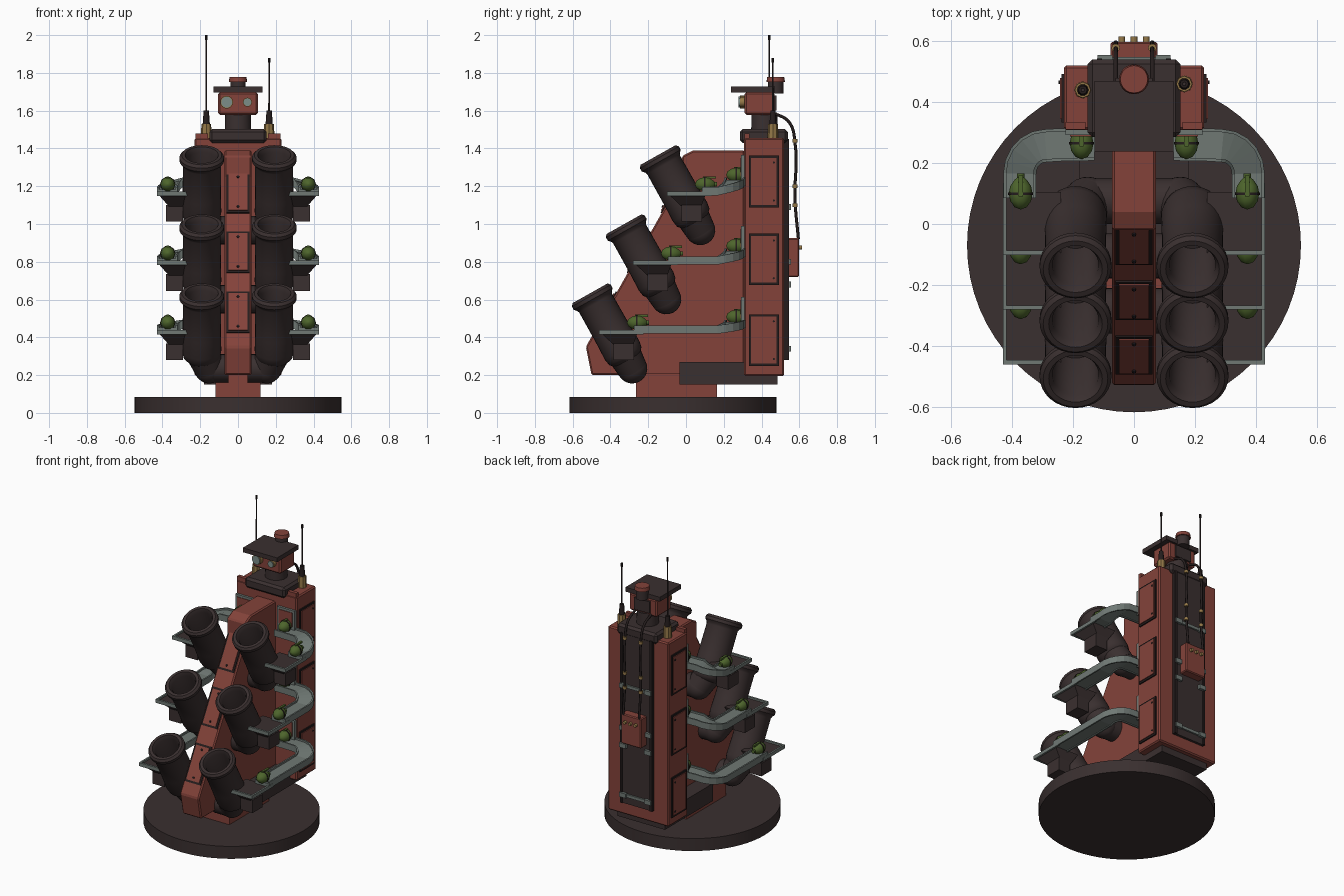
import bpy, bmesh, math
from mathutils import Vector

if "Cube" in bpy.data.objects:
    bpy.data.objects.remove(bpy.data.objects["Cube"], do_unlink=True)


def material(name, *rgb):
    m = bpy.data.materials.new(name)
    m.use_nodes = True
    m.diffuse_color = (*rgb, 1)
    m.node_tree.nodes["Principled BSDF"].inputs["Base Color"].default_value = (*rgb, 1)
    return m


RED = material("rust red", 0.23, 0.055, 0.042)
DARK = material("gunmetal brown", 0.042, 0.029, 0.029)
TRIM = material("black trim", 0.018, 0.012, 0.012)
GREY = material("steel grey", 0.16, 0.19, 0.175)
GREEN = material("grenade green", 0.075, 0.13, 0.025)
BRASS = material("brass", 0.3, 0.19, 0.065)
LENS = material("pale lens", 0.2, 0.27, 0.25)


def finish(name, bm, mat, smooth=False, bevel=0):
    bmesh.ops.recalc_face_normals(bm, faces=bm.faces)
    mesh = bpy.data.meshes.new(name)
    bm.to_mesh(mesh)
    bm.free()
    mesh.materials.append(mat)
    ob = bpy.data.objects.new(name, mesh)
    bpy.context.collection.objects.link(ob)
    if bevel:
        mod = ob.modifiers.new("soft edges", "BEVEL")
        mod.width, mod.segments = bevel, 1
    if smooth:
        bpy.ops.object.select_all(action="DESELECT")
        ob.select_set(True)
        bpy.context.view_layer.objects.active = ob
        bpy.ops.object.shade_smooth_by_angle(angle=math.radians(40))
    return ob


def loft(name, rings, mat, closed_ends=True, **kw):
    bm = bmesh.new()
    vs = [[bm.verts.new(p) for p in ring] for ring in rings]
    n = len(vs[0])
    for a, b in zip(vs, vs[1:]):
        for i in range(n):
            bm.faces.new((a[i], a[(i + 1) % n], b[(i + 1) % n], b[i]))
    if closed_ends:
        bm.faces.new(vs[0])
        bm.faces.new(vs[-1])
    return finish(name, bm, mat, **kw)


def rect(x0, x1, y0, y1, z):
    return [(x0, y0, z), (x1, y0, z), (x1, y1, z), (x0, y1, z)]


def box(name, x, y, z, mat, bevel=0):
    return loft(name, [rect(*x, *y, z[0]), rect(*x, *y, z[1])], mat, bevel=bevel)


def span(s, a, b):
    return tuple(sorted((s * a, s * b)))


def lathe(name, origin, axis, profile, mat, segs=24):
    # profile holds (radius, distance along axis)
    q = Vector(axis).to_track_quat("Z", "Y")
    rings = []
    for r, d in profile:
        ring = [Vector((r * math.cos(t), r * math.sin(t), d))
                for t in (2 * math.pi * i / segs for i in range(segs))]
        rings.append([Vector(origin) + q @ p for p in ring])
    return loft(name, rings, mat, smooth=True)


def rod(name, a, b, r0, r1, mat, segs=16):
    d = Vector(b) - Vector(a)
    return lathe(name, a, d, [(r0, 0), (r1, d.length)], mat, segs)


def ribbon(name, path, offset, width, z0, z1, mat):
    # rectangular bar following a path, shifted sideways by offset
    rings = []
    for i, p in enumerate(path):
        t = path[min(i + 1, len(path) - 1)] - path[max(i - 1, 0)]
        side = Vector((t.y, -t.x, 0)).normalized()
        a, b = p + side * (offset - width / 2), p + side * (offset + width / 2)
        up0, up1 = Vector((0, 0, z0)), Vector((0, 0, z1))
        rings.append([a + up0, b + up0, b + up1, a + up1])
    return loft(name, rings, mat)


def tube(name, points, r, mat):
    cu = bpy.data.curves.new(name, "CURVE")
    cu.dimensions, cu.bevel_depth, cu.bevel_resolution = "3D", r, 2
    sp = cu.splines.new("BEZIER")
    sp.bezier_points.add(len(points) - 1)
    for bp, p in zip(sp.bezier_points, points):
        bp.co = p
        bp.handle_left_type = bp.handle_right_type = "AUTO"
    cu.materials.append(mat)
    bpy.context.collection.objects.link(bpy.data.objects.new(name, cu))


# base, pedestal and chassis
lathe("base_disc", (0, -0.07, 0), (0, 0, 1), [(0.548, 0), (0.548, 0.085)], DARK, 64)
box("pedestal", (-0.12, 0.12), (-0.265, 0.165), (0.085, 0.21), RED)
box("chassis_block", (-0.18, 0.18), (-0.035, 0.485), (0.15, 0.27), DARK)

# sloping spine and its hatches
outline = [(-0.53, 0.35), (-0.5, 0.2), (0.31, 0.2), (0.31, 1.39), (0.04, 1.39), (-0.02, 1.36), (-0.02, 1.25)]
loft("spine", [[(x, y, z) for y, z in outline] for x in (-0.072, 0.072)], RED, bevel=0.008)
slope = Vector((0, 0.51, 0.9)).normalized()
out = Vector((0, -slope.z, slope.y))
for i in range(3):
    mid = Vector((0, -0.425 + 0.18 * i, 0.53 + 0.317 * i))
    for part, w, h, lift, mat in (("frame", 0.06, 0.125, 0.009, TRIM), ("hatch", 0.049, 0.112, 0.014, RED)):
        corners = [Vector((sx * w, 0, 0)) + slope * h * sz for sx, sz in ((-1, -1), (1, -1), (1, 1), (-1, 1))]
        loft(f"spine_{part}_{i}", [[mid + c + out * d for c in corners] for d in (-0.01, lift)], mat)
    for k in (-1, 1):
        p = mid + slope * 0.09 * k
        rod(f"spine_bolt_{i}_{k}", p, p + out * 0.02, 0.007, 0.007, TRIM, 8)

# tower
box("tower", (-0.23, 0.23), (0.308, 0.52), (0.195, 1.455), RED, 0.008)
box("tower_cap", (-0.152, 0.152), (0.285, 0.54), (1.43, 1.502), DARK, 0.015)
box("back_panel", (-0.12, 0.12), (0.515, 0.537), (0.28, 1.45), DARK)
for s in (-1, 1):
    box("back_rail", span(s, 0.105, 0.122), (0.52, 0.544), (0.28, 1.45), TRIM)
    box("top_lug", span(s, 0.16, 0.225), (0.31, 0.335), (1.45, 1.48), RED)
    for z in (0.385, 0.813, 1.225):
        box("side_frame", span(s, 0.225, 0.238), (0.333, 0.492), (z - 0.137, z + 0.137), TRIM)
        box("side_hatch", span(s, 0.225, 0.243), (0.345, 0.48), (z - 0.124, z + 0.124), RED)
        for k in (-1, 1):
            rod("hatch_bolt", (s * 0.24, 0.465, z + 0.1 * k), (s * 0.247, 0.465, z + 0.1 * k), 0.006, 0.006, TRIM, 8)
    for z in (0.34, 0.68, 0.8, 1.09):
        box("back_clip", span(s, 0.07, 0.12), (0.53, 0.555), (z - 0.015, z + 0.015), GREY)
for z in (0.34, 1.09):
    box("back_bar", (-0.12, 0.12), (0.53, 0.548), (z - 0.01, z + 0.01), GREY)
box("junction_box", (-0.077, 0.077), (0.535, 0.598), (0.72, 0.925), RED, 0.006)
for x in (-0.04, 0, 0.04):
    rod("box_knob", (x, 0.595, 0.875), (x, 0.615, 0.875), 0.011, 0.011, BRASS, 10)

# cables down the back
for s in (-1, 1):
    x = s * 0.06
    tube("cable", [(x, 0.46, 1.59), (x, 0.545, 1.54), (x, 0.578, 1.42), (x, 0.577, 1.13), (x, 0.595, 0.92)], 0.008, TRIM)
    for z in (1.44, 1.2, 1.1):
        rod("cable_ring", (x, 0.578, z - 0.009), (x, 0.578, z + 0.009), 0.014, 0.014, BRASS, 10)

# sensor head
rod("neck", (0, 0.415, 1.49), (0, 0.415, 1.59), 0.07, 0.068, DARK, 24)
box("head", (-0.106, 0.106), (0.31, 0.468), (1.578, 1.697), RED, 0.01)
box("head_roof", (-0.13, 0.13), (0.238, 0.47), (1.697, 1.727), DARK)
for x, r in ((-0.06, 0.034), (0.05, 0.024)):
    rod("eye_rim", (x, 0.315, 1.645), (x, 0.285, 1.645), r, r, BRASS, 16)
    rod("eye_lens", (x, 0.29, 1.645), (x, 0.279, 1.645), r * 0.85, r * 0.85, LENS, 16)
box("head_back_plate", (-0.06, 0.06), (0.46, 0.48), (1.6, 1.68), DARK)
rod("vent_stem", (0, 0.475, 1.69), (0, 0.475, 1.755), 0.04, 0.04, DARK, 20)
rod("vent_lid", (0, 0.475, 1.752), (0, 0.475, 1.777), 0.049, 0.045, RED, 20)

# antennas
for x, y, top in ((-0.168, 0.44, 2), (0.165, 0.46, 1.88)):
    rod("antenna_socket", (x, y, 1.45), (x, y, 1.53), 0.028, 0.026, BRASS, 8)
    rod("antenna_base", (x, y, 1.53), (x, y, 1.6), 0.019, 0.014, TRIM, 10)
    rod("antenna_rod", (x, y, 1.6), (x, y, top), 0.005, 0.004, DARK, 8)
    rod("antenna_tip", (x, y, top - 0.025), (x, y, top), 0.007, 0.007, TRIM, 8)

# mortars: barrel, bent breech, cradle and carrying arm, three levels on each side
AXIS = Vector((0, 0.49, -0.872))
BARREL = [(0.0, 0.26), (0.072, 0.26), (0.076, 0.02), (0.088, -0.006), (0.106, -0.006), (0.118, 0.008),
          (0.118, 0.028), (0.105, 0.042), (0.1, 0.055), (0.101, 0.24), (0.104, 0.34), (0.098, 0.375),
          (0.075, 0.4), (0.0, 0.41)]
EGG = [(0.001, -0.052), (0.02, -0.045), (0.034, -0.025), (0.039, 0), (0.034, 0.025), (0.02, 0.045), (0.012, 0.052), (0.012, 0.065)]
for s in (-1, 1):
    for i in range(3):
        dy, dz = 0.18 * i, 0.366 * i
        muzzle = Vector((s * 0.192, -0.505 + dy, 0.628 + dz))
        lathe(f"barrel_{i}", muzzle, AXIS, BARREL, DARK, 32)
        hub = muzzle + AXIS * 0.45 + Vector((-s * 0.04, 0, 0))
        rod(f"breech_neck_{i}", muzzle + AXIS * 0.34, hub, 0.092, 0.08, DARK, 24)
        ball = [(max(0.08 * math.sin(math.pi * k / 10), 0.001), -0.08 * math.cos(math.pi * k / 10)) for k in range(11)]
        lathe(f"breech_ball_{i}", hub, AXIS, ball, DARK, 24)
        rod(f"breech_link_{i}", hub, (s * 0.05, hub.y, hub.z), 0.075, 0.075, DARK, 24)

        # cradle hopper with a steel lip
        y0, y1, z = -0.455 + dy, -0.255 + dy, 0.428 + dz
        loft(f"cradle_{i}", [rect(*span(s, 0.29, 0.35), y0 + 0.09, y1 - 0.03, z - 0.085),
                             rect(*span(s, 0.24, 0.425), y0, y1, z)], DARK)
        box(f"cradle_foot_{i}", span(s, 0.29, 0.38), (y0 + 0.07, y1 - 0.02), (z - 0.148, z - 0.06), DARK)
        box(f"cradle_lip_{i}", span(s, 0.27, 0.43), (y0 - 0.006, y0 + 0.008), (z - 0.012, z + 0.012), GREY)
        box(f"cradle_edge_{i}", span(s, 0.418, 0.43), (y0, y1 + 0.03), (z - 0.012, z + 0.012), GREY)

        # arm sweeping from the tower round to the cradle
        za, zb = z + 0.015, z + 0.045 + 0.01 * i
        path = [Vector((s * 0.13, 0.262, zb)), Vector((s * 0.24, 0.26, zb))]
        for k in range(6):
            t = math.radians(90 - 18 * k)
            path.append(Vector((s * (0.29 + 0.085 * math.cos(t)), 0.165 + 0.092 * math.sin(t), zb + (za - zb) * k / 5)))
        path += [Vector((s * 0.375, y1 - 0.02, za))]
        ribbon(f"arm_{i}", path, 0, 0.1, -0.018, 0.008, GREY)
        for off in (-0.049, 0.049):
            ribbon(f"arm_lip_{i}", path, off, 0.01, -0.024, 0.02, GREY)
        box(f"arm_mount_{i}", span(s, 0.09, 0.225), (0.292, 0.312), (zb - 0.03, zb + 0.14), GREY)
        box(f"arm_mount_inset_{i}", span(s, 0.105, 0.21), (0.288, 0.3), (zb + 0.03, zb + 0.125), RED)

        # ribbed grenades lying on the arm
        for x, y, h in ((0.372, -0.26 + dy, za + 0.035), (0.172, 0.265, zb + 0.035)):
            lathe(f"grenade_{i}", (s * x, y, h), (0, 1, 0), EGG, GREEN, 10)
            rod(f"grenade_band_{i}", (s * x, y - 0.004, h), (s * x, y + 0.004, h), 0.041, 0.041, TRIM, 10)
            box(f"grenade_lever_{i}", (s * x - 0.007, s * x + 0.007), (y - 0.01, y + 0.06), (h + 0.03, h + 0.042), GREEN)
